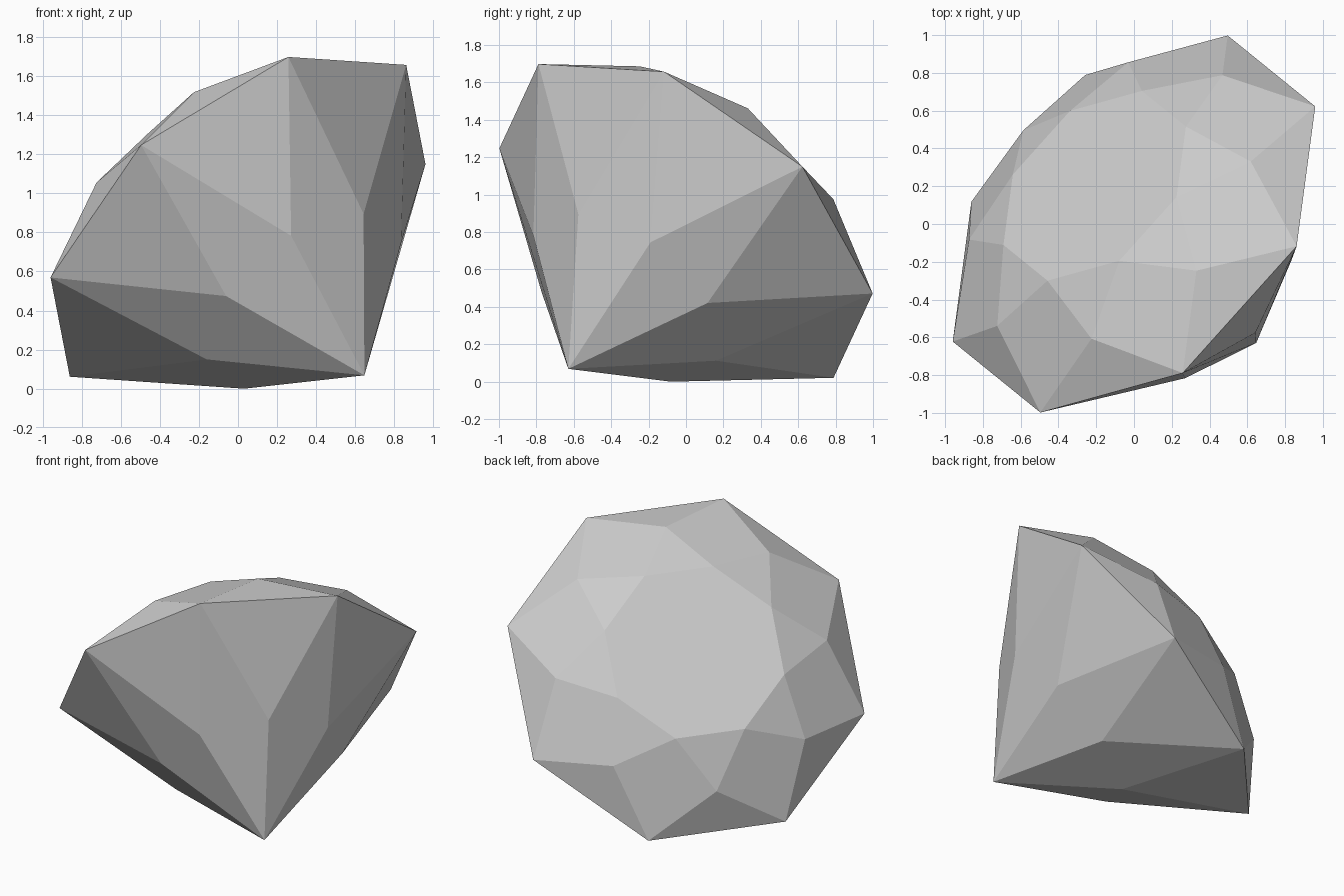
import bpy
import bmesh
from math import sin, cos, pi
from mathutils import Vector, Matrix

if "Cube" in bpy.data.objects:
    bpy.data.objects.remove(bpy.data.objects["Cube"], do_unlink=True)

SIDES = 8
STEP = 2 * pi / SIDES

# Stone colour
mat = bpy.data.materials.new("pale grey stone")
mat.use_nodes = True
colour = (0.6, 0.6, 0.6, 1)
mat.diffuse_color = colour
mat.node_tree.nodes["Principled BSDF"].inputs["Base Color"].default_value = colour

bm = bmesh.new()


def ring(radius, height, shift=0.0):
    """One ring of corners around the gem's axis."""
    return [bm.verts.new((radius * cos((i + shift) * STEP),
                          radius * sin((i + shift) * STEP), height))
            for i in range(SIDES)]


# Rings from the pointed tip up to the flat table
tip = bm.verts.new((0, 0, -1.2))
pavilion = ring(0.596, -0.625, 0.5)
girdle = ring(1.18, 0)
crown = ring(0.893, 0.237, 0.5)
table = ring(0.594, 0.386)

# Facets: kites at each girdle corner, triangles between them
for i in range(SIDES):
    j = (i + 1) % SIDES
    bm.faces.new((tip, pavilion[i], girdle[i], pavilion[i - 1]))
    bm.faces.new((pavilion[i], girdle[j], girdle[i]))
    bm.faces.new((girdle[i], girdle[j], crown[i]))
    bm.faces.new((girdle[i], crown[i], table[i], crown[i - 1]))
    bm.faces.new((crown[i], table[j], table[i]))
bm.faces.new(table)
bmesh.ops.recalc_face_normals(bm, faces=bm.faces)

# Lean the gem over so it rests on its side
axis = Vector((-0.54, 0.525, 0.66)).normalized()
side = Vector((0.26, -0.79, 0.835))
side = (side - axis * side.dot(axis)).normalized()
tilt = Matrix((side, axis.cross(side), axis)).transposed()
bm.transform(tilt.to_4x4())
lowest = min(v.co.z for v in bm.verts)
bmesh.ops.translate(bm, verts=bm.verts, vec=(0, 0, -lowest))

mesh = bpy.data.meshes.new("cut_gem")
bm.to_mesh(mesh)
bm.free()
mesh.materials.append(mat)
gem = bpy.data.objects.new("cut_gem", mesh)
bpy.context.collection.objects.link(gem)
